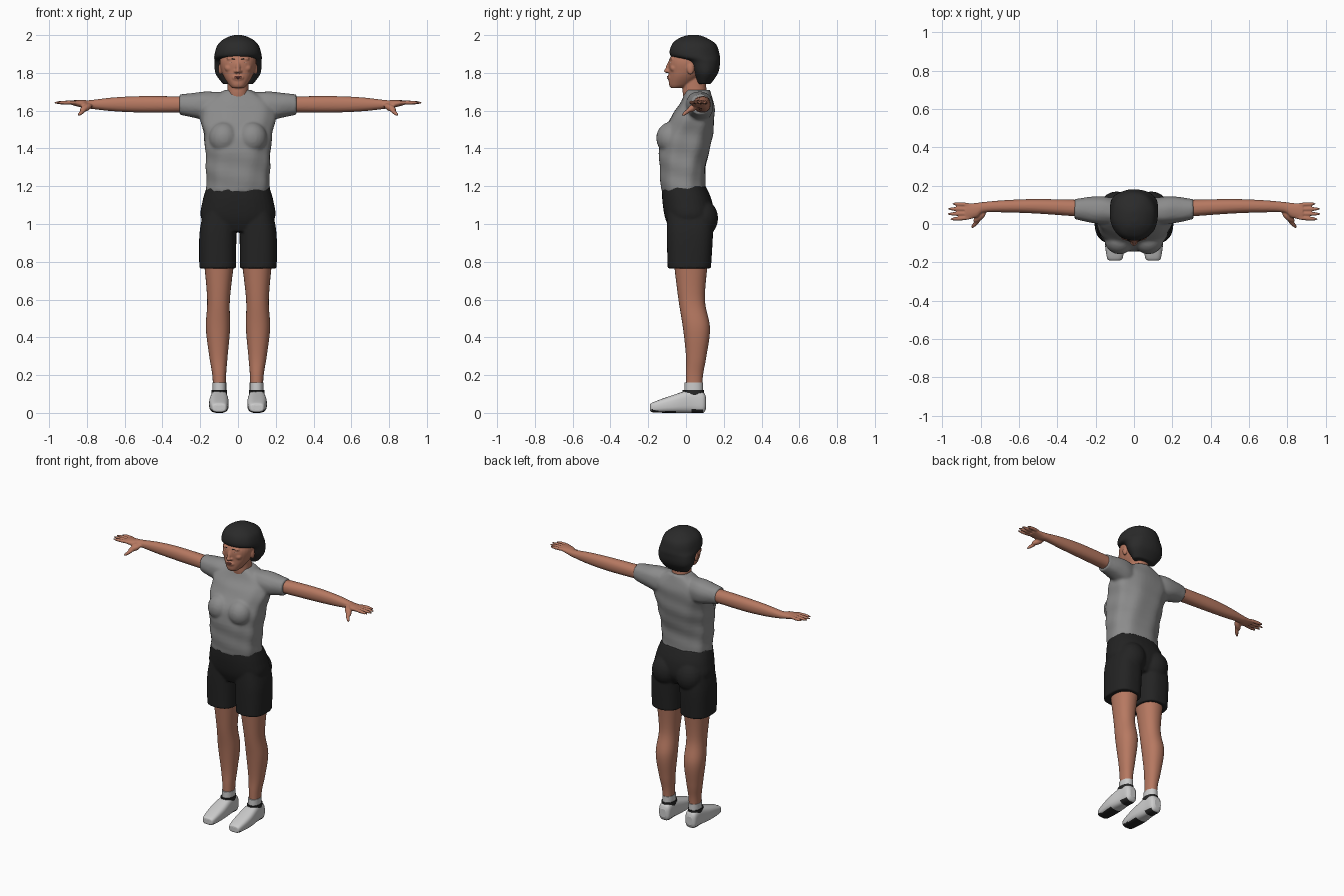
import bpy, bmesh, math
from mathutils import Vector, Matrix

cube = bpy.data.objects.get("Cube")
if cube:
    bpy.data.objects.remove(cube)


def material(name, red, green, blue):
    mat = bpy.data.materials.new(name)
    mat.use_nodes = True
    mat.diffuse_color = (red, green, blue, 1)
    mat.node_tree.nodes["Principled BSDF"].inputs["Base Color"].default_value = mat.diffuse_color
    return mat


def grey(name, value):
    return material(name, value, value, value)


SKIN = material("skin", .47, .19, .12)
LIPS = material("lips", .33, .1, .08)
EYE = material("eye white", .45, .4, .37)
HAIR = grey("dark hair", .023)
SHIRT = grey("grey cloth", .26)
SHORTS = grey("black cloth", .017)
SHOE = grey("white leather", .6)
RUBBER = grey("dark rubber", .02)


def spline(rows, steps):
    """Smoothly resample rows of section limits."""
    samples = []
    for i in range(len(rows) - 1):
        before, start = rows[max(i - 1, 0)], rows[i]
        end, after = rows[i + 1], rows[min(i + 2, len(rows) - 1)]
        for step in range(steps):
            t = step / steps
            samples.append([b + t / 2 * (c - a + t * (2 * a - 5 * b + 4 * c - d + t * (3 * (b - c) + d - a)))
                            for a, b, c, d in zip(before, start, end, after)])
    return samples + [rows[-1]]


def loft(bm, axis, rows, power=2.2, sides=32, steps=6, ripple=0):
    """Skin rounded sections; a row is position, then low and high limits on the other axes."""
    rings = []
    for position, low_a, high_a, low_b, high_b in spline(rows, steps):
        ring = []
        for k in range(sides):
            angle = math.tau * k / sides
            ca, sa = math.cos(angle), math.sin(angle)
            fold = 1 + ripple * math.sin(5 * angle + 22 * position) * math.sin(3 * angle - 31 * position)
            u = math.copysign(abs(ca) ** (2 / power), ca) * fold
            v = math.copysign(abs(sa) ** (2 / power), sa) * fold
            point = [(low_a + high_a + u * (high_a - low_a)) / 2,
                     (low_b + high_b + v * (high_b - low_b)) / 2]
            point.insert("xyz".index(axis), position)
            ring.append(bm.verts.new(point))
        rings.append(ring)
    for ring, following in zip(rings, rings[1:]):
        for k in range(sides):
            n = (k + 1) % sides
            bm.faces.new((ring[k], ring[n], following[n], following[k]))
    bm.faces.new(rings[0])
    bm.faces.new(rings[-1])


def centred(rows):
    """Turn rows of position, half width, low, high into full section limits."""
    return [(position, -half, half, low, high) for position, half, low, high in rows]


def ball(bm, centre, radii, turn=Matrix()):
    matrix = Matrix.Translation(centre) @ turn @ Matrix.Diagonal((*radii, 1))
    bmesh.ops.create_uvsphere(bm, u_segments=20, v_segments=12, radius=1, matrix=matrix)


def finger(bm, start, end, radius):
    """Stretch a slim rounded form between two points."""
    start, end = Vector(start), Vector(end)
    turn = (end - start).to_track_quat('Z', 'Y').to_matrix().to_4x4()
    ball(bm, (start + end) / 2, (radius, radius, (end - start).length / 2), turn)


def finish(bm, name, materials, voxel=0, mirror=False):
    """Make the object; a voxel size melts its overlapping forms into one skin."""
    bmesh.ops.recalc_face_normals(bm, faces=bm.faces)
    for face in bm.faces:
        face.smooth = len(face.verts) < 5
    mesh = bpy.data.meshes.new(name)
    bm.to_mesh(mesh)
    bm.free()
    part = bpy.data.objects.new(name, mesh)
    bpy.context.collection.objects.link(part)
    for mat in materials:
        mesh.materials.append(mat)
    if voxel:
        remesh = part.modifiers.new("blend", 'REMESH')
        remesh.mode, remesh.voxel_size, remesh.use_smooth_shade = 'VOXEL', voxel, True
        soften = part.modifiers.new("soften", 'SMOOTH')
        soften.factor, soften.iterations = .5, 2
    if mirror:
        part.modifiers.new("mirror", 'MIRROR').use_mirror_merge = False


# Head, neck, nose, brow ridges, cheeks and ears
bm = bmesh.new()
loft(bm, 'z', centred([(1.72, .03, -.08, -.03), (1.74, .05, -.09, .03), (1.8, .085, -.09, .1),
                       (1.88, .095, -.085, .14), (1.97, .04, 0, .08)]))
loft(bm, 'z', centred([(1.62, .07, 0, .12), (1.7, .057, -.018, .11), (1.8, .055, -.01, .1)]))
finger(bm, (0, -.08, 1.87), (0, -.105, 1.8), .012)
ball(bm, (0, -.103, 1.81), (.012, .014, .011))
ball(bm, (0, -.087, 1.775), (.03, .011, .017))
for side in (-1, 1):
    ball(bm, (side * .012, -.094, 1.808), (.009, .011, .008))
    ball(bm, (side * .094, .024, 1.82), (.011, .018, .03))
    ball(bm, (side * .035, -.075, 1.875), (.026, .011, .008))
    ball(bm, (side * .045, -.062, 1.825), (.026, .022, .022))
finish(bm, "head", [SKIN], voxel=.005)

# Eyes, brows and mouth
bm = bmesh.new()
ball(bm, (.034, -.079, 1.856), (.013, .006, .005))
finish(bm, "eyes", [EYE], mirror=True)
bm = bmesh.new()
ball(bm, (.034, -.083, 1.856), (.005, .003, .005))
finger(bm, (.016, -.086, 1.873), (.056, -.076, 1.876), .004)
finish(bm, "irises_and_brows", [HAIR], mirror=True)
bm = bmesh.new()
for height in (1.773, 1.78):
    ball(bm, (0, -.092, height), (.02, .009, .005))
finish(bm, "lips", [LIPS])

# Bobbed hair
bm = bmesh.new()
loft(bm, 'z', centred([(1.74, .08, .06, .13), (1.8, .12, .035, .17), (1.86, .125, 0, .18),
                       (1.89, .125, -.083, .18), (1.95, .108, -.075, .16), (1.985, .065, -.035, .11),
                       (2, .02, .01, .07)]), ripple=.012)
finish(bm, "hair", [HAIR], voxel=.008)

# Shirt with short sleeves
bm = bmesh.new()
loft(bm, 'z', centred([(1.17, .165, -.13, .105), (1.3, .17, -.14, .105), (1.45, .18, -.14, .14),
                       (1.58, .2, -.07, .15), (1.64, .185, -.03, .147), (1.71, .07, 0, .125)]),
     power=2.4, sides=48, ripple=.03)
for side in (-1, 1):
    loft(bm, 'x', [(side * out, *limits) for out, *limits in (
        (.1, 0, .13, 1.53, 1.7), (.18, 0, .145, 1.55, 1.7), (.31, .025, .13, 1.58, 1.685))], ripple=.02)
    ball(bm, (side * .075, -.08, 1.455), (.08, .078, .085))
finish(bm, "shirt", [SHIRT], voxel=.009)

# Shorts: hips, seat and two wide legs
bm = bmesh.new()
loft(bm, 'z', centred([(.96, .12, -.08, .11), (1.03, .195, -.11, .145), (1.12, .188, -.125, .138),
                       (1.2, .165, -.128, .105)]), power=2.4)
for side in (-1, 1):
    loft(bm, 'z', [(height, *sorted((side * inner, side * outer)), *depth) for height, inner, outer, *depth in (
        (.765, .01, .205, -.097, .132), (.95, .008, .204, -.102, .143), (1.08, 0, .18, -.1, .14))], power=2.6)
    ball(bm, (side * .09, .085, 1.03), (.09, .085, .1))
finish(bm, "shorts", [SHORTS], voxel=.008)

# Arms, palms, fingers and thumbs
bm = bmesh.new()
loft(bm, 'x', [(.24, .035, .125, 1.59, 1.675), (.5, .054, .13, 1.59, 1.677), (.66, .06, .125, 1.597, 1.67),
               (.78, .06, .115, 1.61, 1.656), (.82, .034, .11, 1.615, 1.656), (.88, .024, .106, 1.63, 1.655)])
for i, tip in enumerate((.96, .975, .972, .948)):
    finger(bm, (.84, .033 + .022 * i, 1.644), (tip, .025 + .027 * i, 1.642), .0105)
finger(bm, (.775, .06, 1.63), (.835, .012, 1.6), .018)
finger(bm, (.8, .03, 1.615), (.848, -.02, 1.574), .011)
finish(bm, "arms", [SKIN], voxel=.005, mirror=True)

# Legs with calves and knees
bm = bmesh.new()
loft(bm, 'z', [(.1, .066, .13, 0, .084), (.2, .063, .136, 0, .09), (.3, .055, .152, 0, .108),
               (.45, .042, .17, -.016, .127), (.6, .043, .163, -.04, .1), (.8, .02, .18, -.065, .116)])
finish(bm, "legs", [SKIN], mirror=True)

# Socks and dark shoe collars
bm = bmesh.new()
loft(bm, 'z', [(height, .062, .135, -.008, .09) for height in (.08, .16)])
finish(bm, "socks", [SHOE], mirror=True)
bm = bmesh.new()
loft(bm, 'z', [(height, .058, .14, -.018, .094) for height in (.09, .12)])
finish(bm, "shoe_collars", [RUBBER], mirror=True)

# Shoes, with dark tread patches underneath
bm = bmesh.new()
loft(bm, 'y', [(-.19, .08, .12, .015, .04), (-.175, .058, .141, .003, .056), (-.07, .049, .153, 0, .094),
               (.03, .056, .143, 0, .124), (.09, .06, .138, 0, .11), (.107, .08, .12, .025, .08)], power=3)
for face in bm.faces:
    spot = face.calc_center_median()
    tread = -.18 < spot.y < -.06 or .03 < spot.y < .09
    face.material_index = int(tread and spot.z < .02 and .06 < spot.x < .14)
finish(bm, "shoes", [SHOE, RUBBER], mirror=True)
